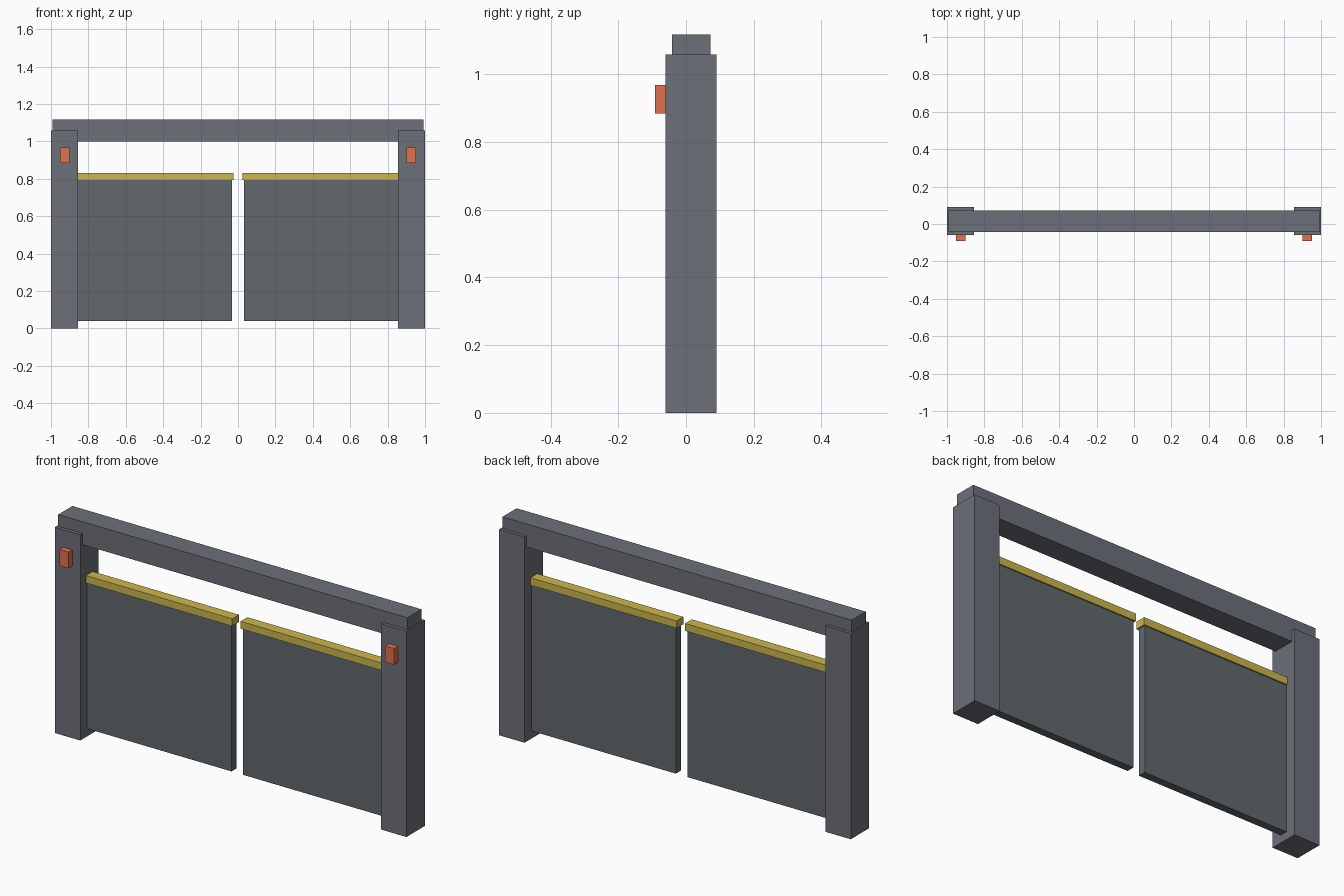
import bpy

if "Cube" in bpy.data.objects:
    bpy.data.objects.remove(bpy.data.objects["Cube"])


def material(name, rgb):
    m = bpy.data.materials.new(name)
    m.diffuse_color = (*rgb, 1)
    m.use_nodes = True
    m.node_tree.nodes["Principled BSDF"].inputs["Base Color"].default_value = m.diffuse_color
    return m


frame_grey = material("frame_grey", (0.15, 0.16, 0.19))
panel_grey = material("panel_grey", (0.12, 0.14, 0.15))
yellow = material("yellow", (0.60, 0.47, 0.08))
orange = material("orange", (0.75, 0.16, 0.08))


def box(name, xs, ys, zs, mat):
    """Axis-aligned box from its (min, max) extent on each axis."""
    spans = (xs, ys, zs)
    bpy.ops.mesh.primitive_cube_add(size=1, location=[(a + b) / 2 for a, b in spans])
    ob = bpy.context.object
    ob.name = name
    ob.scale = [b - a for a, b in spans]
    bpy.ops.object.transform_apply(location=False, rotation=False, scale=True)
    ob.data.materials.append(mat)
    return ob


# Lintel across the top, slightly sunk into the posts
box("top_beam", (-0.993, 0.993), (-0.042, 0.073), (1.0, 1.118), frame_grey)

# Each half: post, gate leaf, capping rail and signal lamp
for side, s in (("left", -1), ("right", 1)):
    def half(part, x0, x1, ys, zs, mat):
        box(f"{side}_{part}", sorted((s * x0, s * x1)), ys, zs, mat)

    half("post", 0.855, 1.0, (-0.06, 0.09), (0, 1.058), frame_grey)
    half("gate_panel", 0.033, 0.86, (-0.005, 0.035), (0.04, 0.795), panel_grey)
    half("gate_rail", 0.024, 0.86, (-0.013, 0.042), (0.792, 0.83), yellow)
    half("lamp", 0.90, 0.952, (-0.092, -0.055), (0.885, 0.968), orange)
